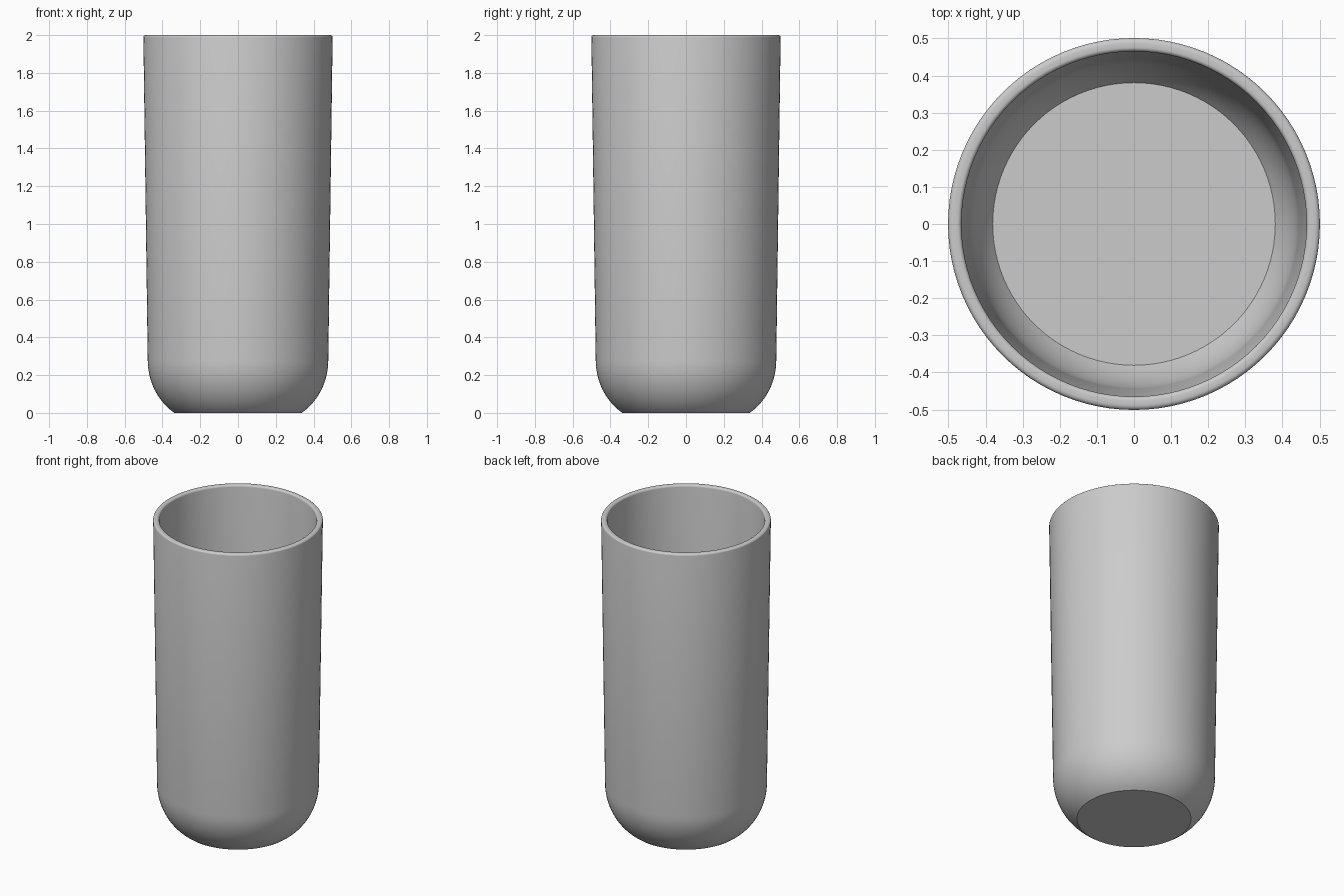
import bpy, bmesh
from math import sin, cos, asin, pi, radians

if "Cube" in bpy.data.objects:
    bpy.data.objects.remove(bpy.data.objects["Cube"])

SEGMENTS = 96


def arc(cx, cz, rx, rz, start, end, steps):
    """Points (radius, height) along an elliptical arc."""
    angles = [start + (end - start) * i / steps for i in range(steps + 1)]
    return [(cx + rx * cos(a), cz + rz * sin(a)) for a in angles]


# Outer base curve, cut off by the flat foot
profile = [(0, 0)]
profile += arc(0.178, 0.28, 0.30, 0.33, -asin(0.28 / 0.33), 0, 14)
# Softly rounded rim
profile += arc(0.488, 1.988, 0.013, 0.012, 0, pi / 2, 4)
profile += arc(0.476, 1.988, 0.011, 0.012, pi / 2, pi, 4)
# Inner wall and rounded transition to the flat floor
profile += arc(0.178, 0.28, 0.265, 0.295, 0, -asin(0.19 / 0.295), 10)
profile += [(0, 0.09)]

# Revolve the wall section into a cup
bm = bmesh.new()
verts = [bm.verts.new((r, 0, z)) for r, z in profile]
edges = [bm.edges.new(pair) for pair in zip(verts, verts[1:])]
bmesh.ops.spin(bm, geom=verts + edges, cent=(0, 0, 0), axis=(0, 0, 1),
               angle=2 * pi, steps=SEGMENTS, use_duplicate=False)
bmesh.ops.remove_doubles(bm, verts=bm.verts, dist=1e-5)
bmesh.ops.recalc_face_normals(bm, faces=bm.faces)
mesh = bpy.data.meshes.new("cup")
bm.to_mesh(mesh)
bm.free()

cup = bpy.data.objects.new("cup", mesh)
bpy.context.collection.objects.link(cup)
bpy.context.view_layer.objects.active = cup
cup.select_set(True)
bpy.ops.object.shade_smooth_by_angle(angle=radians(35))
